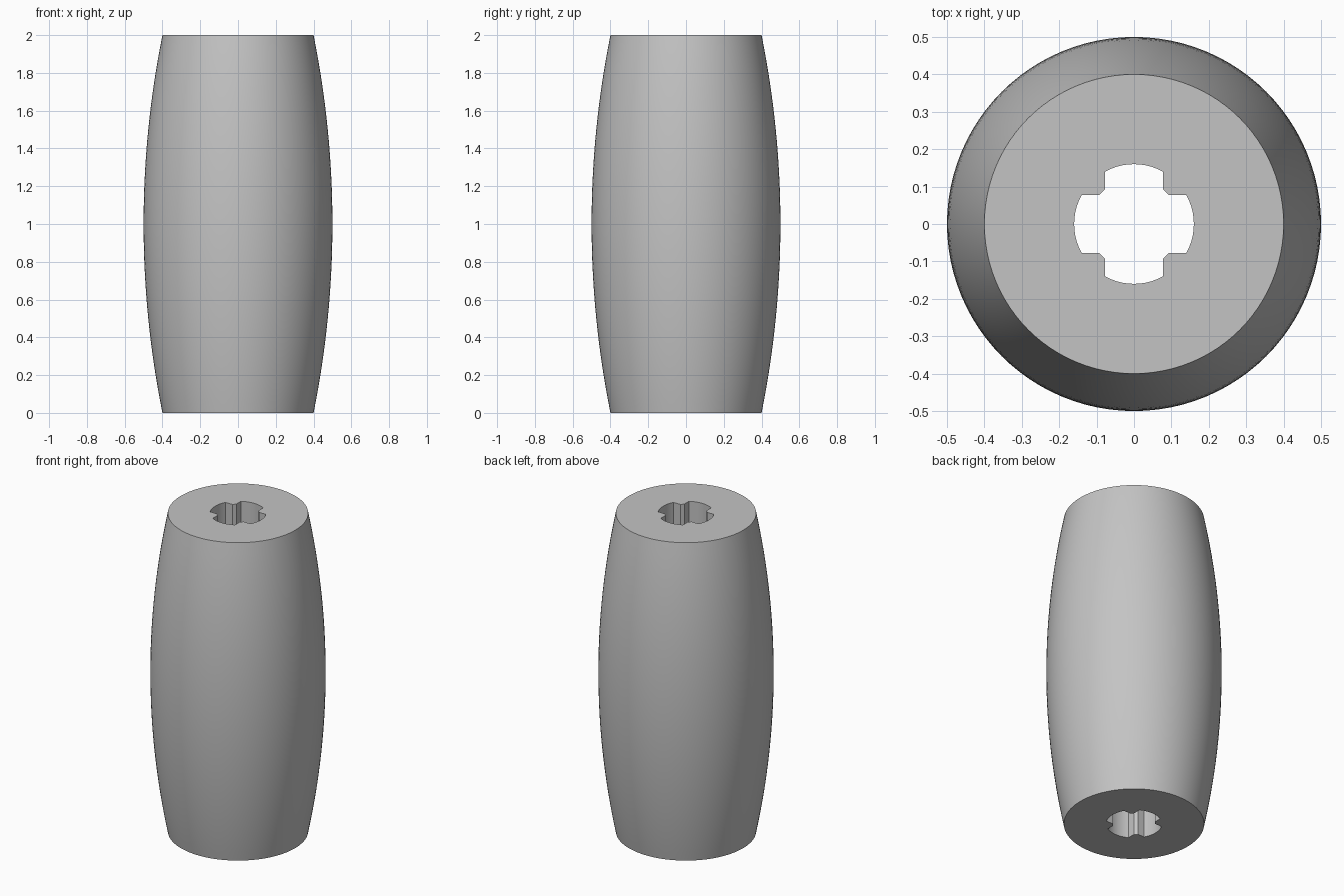
import bpy
import bmesh
from math import asin, cos, pi, radians, sin, sqrt

HEIGHT, BELLY, RIM = 2.0, 0.5, 0.4
BORE, SLOT, CHAMFER = 0.16, 0.077, 0.016
SIDES, RINGS, ARC_STEPS = 96, 32, 10

cube = bpy.data.objects.get("Cube")
if cube:
    bpy.data.objects.remove(cube)

grey = bpy.data.materials.new("plain grey")
grey.use_nodes = True
colour = (0.55, 0.55, 0.55, 1)
grey.diffuse_color = colour
grey.node_tree.nodes["Principled BSDF"].inputs["Base Color"].default_value = colour


def barrel_radius(z):
    """Circular-arc bulge, widest at mid height."""
    bulge, half = BELLY - RIM, HEIGHT / 2
    arc = (half ** 2 + bulge ** 2) / (2 * bulge)
    return BELLY - arc + sqrt(arc ** 2 - (z - half) ** 2)


def circle(radius):
    return [(radius * cos(2 * pi * i / SIDES), radius * sin(2 * pi * i / SIDES))
            for i in range(SIDES)]


def bore_outline():
    """Cross with rounded ends and chamfered inner corners."""
    spread = asin(SLOT / BORE)
    arm = [(BORE * cos(a), BORE * sin(a))
           for a in (spread * (2 * i / ARC_STEPS - 1) for i in range(ARC_STEPS + 1))]
    arm += [(SLOT + CHAMFER, SLOT), (SLOT, SLOT + CHAMFER)]
    outline = []
    for turn in range(4):
        outline += arm
        arm = [(-y, x) for x, y in arm]
    return outline


def add_wall(bm, rings):
    """Skin a stack of rings and return the bottom and top edge loops."""
    n = len(rings[0])
    for low, high in zip(rings, rings[1:]):
        for i in range(n):
            j = (i + 1) % n
            bm.faces.new((low[i], low[j], high[j], high[i]))
    return [[bm.edges.get((r[i], r[(i + 1) % n])) for i in range(n)]
            for r in (rings[0], rings[-1])]


def add_ring(bm, points, z):
    return [bm.verts.new((x, y, z)) for x, y in points]


bm = bmesh.new()
# Bulging outer surface
levels = [HEIGHT * k / RINGS for k in range(RINGS + 1)]
outer = add_wall(bm, [add_ring(bm, circle(barrel_radius(z)), z) for z in levels])
# Through bore
inner = add_wall(bm, [add_ring(bm, bore_outline(), z) for z in (0, HEIGHT)])
# Flat end faces around the bore
for outer_loop, inner_loop, up in zip(outer, inner, (-1, 1)):
    bmesh.ops.triangle_fill(bm, edges=outer_loop + inner_loop,
                            use_beauty=True, normal=(0, 0, up))
bmesh.ops.recalc_face_normals(bm, faces=bm.faces)

mesh = bpy.data.meshes.new("barrel_sleeve")
bm.to_mesh(mesh)
bm.free()
mesh.materials.append(grey)
sleeve = bpy.data.objects.new("barrel_sleeve", mesh)
bpy.context.collection.objects.link(sleeve)

# Smooth walls with crisp rims and bore corners
bpy.ops.object.select_all(action="DESELECT")
sleeve.select_set(True)
bpy.context.view_layer.objects.active = sleeve
bpy.ops.object.shade_smooth_by_angle(angle=radians(30))
